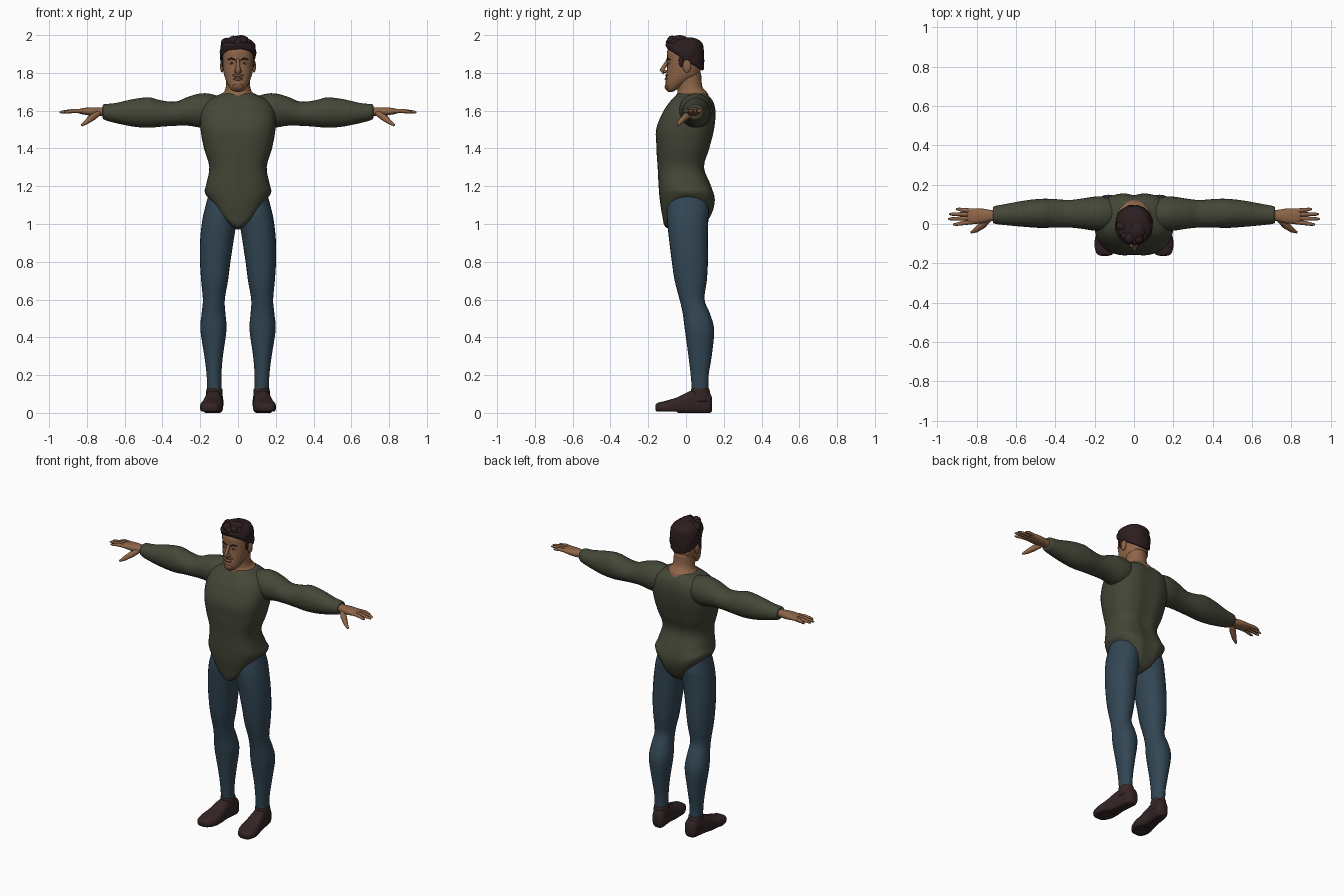
import bpy, bmesh, math, random
from mathutils import Vector

random.seed(4)
cube = bpy.data.objects.get("Cube")
if cube:
    bpy.data.objects.remove(cube, do_unlink=True)


def material(name, color):
    mat = bpy.data.materials.new(name)
    mat.use_nodes = True
    rgba = (*color, 1)
    mat.diffuse_color = rgba
    shader = mat.node_tree.nodes["Principled BSDF"]
    shader.inputs["Base Color"].default_value = rgba
    shader.inputs["Roughness"].default_value = .9
    return mat


SHIRT = material("olive shirt", (.058, .062, .038))
JEANS = material("blue trousers", (.032, .062, .09))
SHOES = material("dark brown leather", (.035, .018, .019))
SKIN = material("skin", (.27, .13, .065))
STUBBLE = material("stubble", (.17, .08, .045))
HAIR = material("dark hair", (.026, .013, .014))
WHITE = material("eye white", (.35, .3, .26))


def finish(name, bm, mat, mirror=False):
    bmesh.ops.recalc_face_normals(bm, faces=bm.faces)
    mesh = bpy.data.meshes.new(name)
    bm.to_mesh(mesh)
    bm.free()
    mesh.materials.append(mat)
    mesh.polygons.foreach_set("use_smooth", [True] * len(mesh.polygons))
    obj = bpy.data.objects.new(name, mesh)
    bpy.context.collection.objects.link(obj)
    if mirror:
        obj.modifiers.new("Mirror", "MIRROR").use_mirror_merge = False
    return obj


def smooth_sections(sections, steps):
    """Catmull-Rom interpolation between the given cross-sections."""
    result = []
    last = len(sections) - 1
    for i in range(last):
        a, b, c, d = (sections[min(max(i + k, 0), last)] for k in (-1, 0, 1, 2))
        for s in range(steps):
            t = s / steps
            result.append([q + t / 2 * (r - p + t * (2 * p - 5 * q + 4 * r - e + t * (3 * (q - r) + e - p)))
                           for p, q, r, e in zip(a, b, c, d)])
    return result + [list(sections[-1])]


def loft(name, axis, sections, mat, power=2, segments=28, steps=4, shape=None, mirror=False):
    """Skin over sections (position, low_u, high_u, low_v, high_v) along an axis."""
    bm = bmesh.new()
    rings = []
    for pos, u0, u1, v0, v1 in smooth_sections(sections, steps):
        ring = []
        for k in range(segments):
            angle = math.tau * k / segments
            c, s = math.cos(angle), math.sin(angle)
            u = (u0 + u1) / 2 + (u1 - u0) / 2 * math.copysign(abs(c) ** (2 / power), c)
            v = (v0 + v1) / 2 + (v1 - v0) / 2 * math.copysign(abs(s) ** (2 / power), s)
            point = Vector({"x": (pos, u, v), "y": (u, pos, v), "z": (u, v, pos)}[axis])
            ring.append(bm.verts.new(shape(point) if shape else point))
        rings.append(ring)
    for low, high in zip(rings, rings[1:]):
        for k in range(segments):
            n = (k + 1) % segments
            bm.faces.new((low[k], low[n], high[n], high[k]))
    bm.faces.new(rings[0])
    bm.faces.new(rings[-1])
    return finish(name, bm, mat, mirror)


def blob(name, center, size, mat, mirror=False, detail=3):
    bm = bmesh.new()
    bmesh.ops.create_icosphere(bm, subdivisions=detail, radius=1)
    for v in bm.verts:
        v.co = Vector(center) + Vector(p * q for p, q in zip(v.co, size))
    return finish(name, bm, mat, mirror)


def tube(name, points, radii, mat, mirror=False):
    """Tapered round tube through a few points."""
    curve = bpy.data.curves.new(name, "CURVE")
    curve.dimensions = "3D"
    curve.bevel_depth = 1
    curve.bevel_resolution = 2
    curve.use_fill_caps = True
    spline = curve.splines.new("POLY")
    spline.points.add(len(points) - 1)
    for p, co, r in zip(spline.points, points, radii):
        p.co, p.radius = (*co, 1), r
    spline.use_smooth = True
    curve.materials.append(mat)
    obj = bpy.data.objects.new(name, curve)
    bpy.context.collection.objects.link(obj)
    if mirror:
        obj.modifiers.new("Mirror", "MIRROR").use_mirror_merge = False
    return obj


# Shirt body: hem rises at the sides, groove down the spine, slight chest split
def shirt_shape(p):
    low = max(0, min(1, (1.2 - p.z) / .2))
    middle = math.exp(-(p.x / .025) ** 2)
    if p.y > .03:
        p.y -= (.012 + .014 * low) * middle
    elif p.z > 1.4:
        p.y += .008 * middle
    p.z += low * .13 * min(1, abs(p.x) / .16) ** 1.3
    return p


def sides(z, half, front, back):
    return z, -half, half, front, back


loft("shirt_body", "z", [
    sides(.97, .03, -.06, .06), sides(.985, .11, -.11, .105), sides(1.04, .16, -.125, .14),
    sides(1.12, .176, -.138, .155), sides(1.2, .17, -.145, .135), sides(1.3, .152, -.15, .098),
    sides(1.4, .18, -.157, .125), sides(1.5, .198, -.16, .15), sides(1.59, .198, -.125, .158),
    sides(1.65, .165, -.085, .145), sides(1.685, .1, -.052, .115), sides(1.69, .085, -.04, .1),
], SHIRT, power=2.6, segments=40, shape=shirt_shape)

# Sleeves
loft("sleeve", "x", [
    (.06, .0, .1, 1.55, 1.66), (.13, -.03, .135, 1.52, 1.685), (.19, -.035, .14, 1.51, 1.692),
    (.26, -.025, .13, 1.52, 1.675), (.33, -.018, .122, 1.52, 1.648), (.41, -.018, .127, 1.515, 1.655),
    (.47, -.02, .128, 1.51, 1.67), (.55, -.015, .12, 1.515, 1.662), (.65, -.006, .102, 1.535, 1.64),
    (.71, .002, .09, 1.553, 1.634), (.715, .015, .075, 1.57, 1.62),
], SHIRT, mirror=True)

# Hands
loft("palm", "x", [
    (.69, .015, .072, 1.57, 1.62), (.73, .014, .072, 1.573, 1.617), (.77, .004, .078, 1.573, 1.618),
    (.82, .0, .08, 1.58, 1.614), (.845, .004, .076, 1.586, 1.608),
], SKIN, power=2.4, segments=20, mirror=True)
for label, base, tip, reach in (("index", .011, -.002, .92), ("middle", .03, .026, .945),
                                ("ring", .049, .05, .94), ("little", .067, .075, .905)):
    tube(label + "_finger", [(.81, base, 1.598), (.87, (base + tip) / 2, 1.599),
                             (reach - .015, tip, 1.593), (reach, tip, 1.591)],
         [.011, .011, .008, .004], SKIN, True)
tube("thumb", [(.735, .03, 1.59), (.77, -.005, 1.565), (.805, -.032, 1.538), (.828, -.043, 1.522)],
     [.016, .019, .013, .006], SKIN, True)

# Trouser legs
loft("trouser_leg", "z", [
    (.1, .088, .162, .032, .118), (.2, .088, .166, .025, .12), (.3, .08, .178, .013, .136),
    (.44, .061, .199, -.006, .149), (.53, .067, .192, -.018, .125), (.6, .07, .186, -.034, .098),
    (.7, .053, .195, -.06, .11), (.8, .04, .201, -.075, .116), (.92, .022, .2, -.09, .116),
    (1.02, .006, .189, -.1, .118), (1.08, .005, .176, -.1, .12), (1.16, .02, .155, -.085, .1),
], JEANS, power=2.15, mirror=True)


# Shoes: turned slightly outward, flat on the ground
def shoe_shape(p):
    p.x -= .12 * (p.y - .06)
    p.z = max(p.z, .008 if p.y < -.05 else 0)
    return p


loft("shoe", "y", [
    (-.162, .105, .14, .015, .04), (-.15, .08, .165, .004, .053), (-.1, .062, .182, -.006, .066),
    (-.04, .068, .178, -.008, .085), (.02, .08, .17, -.008, .115), (.07, .082, .168, -.008, .122),
    (.12, .085, .165, -.006, .112), (.138, .1, .15, .01, .08),
], SHOES, power=2.7, shape=shoe_shape, mirror=True)
loft("shoe_collar", "z", [(.06, .08, .17, .02, .135), (.12, .082, .168, .026, .125),
                          (.13, .086, .164, .03, .12)], SHOES, mirror=True)

# Neck and head
loft("neck", "z", [
    sides(1.64, .11, -.06, .13), sides(1.685, .09, -.05, .118), sides(1.7, .074, -.045, .108),
    sides(1.73, .064, -.045, .086), sides(1.8, .062, -.05, .08),
], SKIN)


def jaw_shape(p):
    # The jaw line climbs toward the ears
    p.z += max(0, 1.79 - p.z) * max(0, p.y + .07) * 5
    return p


loft("head", "z", [
    sides(1.7, .012, -.095, -.06), sides(1.71, .036, -.103, -.02), sides(1.74, .058, -.108, .04),
    sides(1.78, .072, -.105, .07), sides(1.83, .08, -.1, .08), sides(1.88, .083, -.1, .083),
    sides(1.92, .082, -.098, .082), sides(1.96, .06, -.07, .06), sides(1.975, .03, -.03, .03),
], SKIN, power=2.2, shape=jaw_shape)
tube("nose", [(0, -.09, 1.875), (0, -.111, 1.84), (0, -.127, 1.816), (0, -.112, 1.8)],
     [.009, .011, .013, .012], SKIN)
blob("nostril", (.012, -.109, 1.808), (.009, .012, .008), SKIN, True, 2)
blob("chin", (0, -.095, 1.727), (.03, .018, .022), STUBBLE)
blob("moustache", (0, -.099, 1.787), (.032, .011, .008), STUBBLE)
blob("lips", (0, -.1, 1.768), (.026, .013, .009), SKIN)
blob("mouth_line", (0, -.104, 1.769), (.027, .011, .0025), HAIR)
blob("ear", (.085, .005, 1.835), (.01, .022, .034), SKIN, True)
blob("eye", (.034, -.09, 1.852), (.015, .008, .007), WHITE, True)
blob("pupil", (.034, -.096, 1.852), (.006, .004, .006), HAIR, True, 2)
tube("eyebrow", [(.014, -.1, 1.868), (.034, -.098, 1.876), (.055, -.084, 1.87)],
     [.003, .005, .003], HAIR, True)


# Hair cap: high over the forehead, low at the nape
def hair_shape(p):
    low = max(0, min(1, (1.96 - p.z) / .09))
    p.z -= low * (.62 * p.y - .004)
    wave = math.sin(p.x * 90) * math.sin(p.y * 80) * math.sin(p.z * 70)
    return p + Vector((p.x, p.y, 0)) * .05 * wave


loft("hair_cap", "z", [
    sides(1.862, .082, -.095, .084), sides(1.87, .091, -.103, .092), sides(1.91, .095, -.106, .095),
    sides(1.95, .088, -.1, .09), sides(1.975, .068, -.08, .068), sides(1.988, .03, -.045, .03),
], HAIR, power=2.2, segments=36, shape=hair_shape)
blob("sideburn", (.083, -.025, 1.865), (.006, .014, .035), HAIR, True, 2)
for i in range(16):
    angle = math.tau * i / 16
    size = random.uniform(.02, .028)
    blob("hair_lock", (.062 * math.cos(angle), -.012 + .066 * math.sin(angle),
                       1.955 - .012 * math.sin(angle) + random.uniform(-.008, .008)),
         (size * 1.1, size * 1.1, size), HAIR, detail=2)
blob("hair_quiff", (.015, -.035, 1.968), (.045, .05, .032), HAIR)
